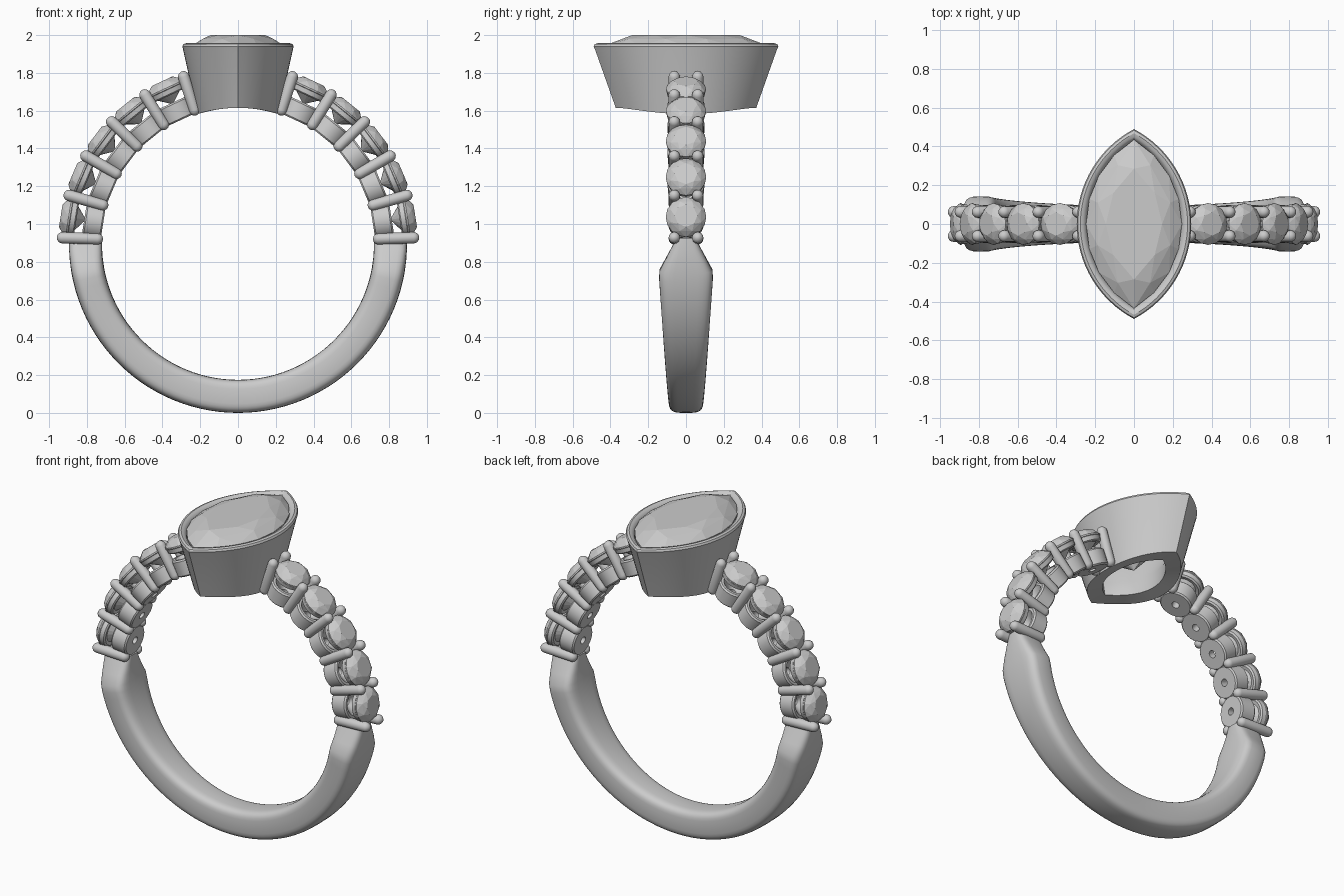
import bpy, bmesh
from math import sin, cos, pi, radians, sqrt, asin, copysign
from mathutils import Vector, Matrix

if "Cube" in bpy.data.objects:
    bpy.data.objects.remove(bpy.data.objects["Cube"])

CZ, R_IN, R_OUT = 0.895, 0.72, 0.895      # ring centre height and radii


def finish(name, bm, smooth=35):
    bmesh.ops.recalc_face_normals(bm, faces=bm.faces)
    me = bpy.data.meshes.new(name)
    bm.to_mesh(me)
    bm.free()
    if smooth:
        me.shade_smooth()
        me.set_sharp_from_angle(angle=radians(smooth))
    ob = bpy.data.objects.new(name, me)
    bpy.context.collection.objects.link(ob)
    return ob


def loft(name, rings, closed=False, smooth=35):
    """Skin a list of point rings; closed joins last to first, else caps the ends."""
    bm = bmesh.new()
    rows = [[bm.verts.new(p) for p in r] for r in rings]
    n = len(rows[0])
    pairs = list(zip(rows, rows[1:])) + ([(rows[-1], rows[0])] if closed else [])
    for a, b in pairs:
        for i in range(n):
            j = (i + 1) % n
            bm.faces.new((a[i], a[j], b[j], b[i]))
    if not closed:
        bm.faces.new(rows[0])
        bm.faces.new(rows[-1])
    return finish(name, bm, smooth)


def lathe(name, profile, n=32, closed=False):
    return loft(name, [circle(r, r, z, n) for r, z in profile], closed)


def circle(a, b, z, n, off=0.0):
    return [Vector((a * cos(2 * pi * (i + off) / n), b * sin(2 * pi * (i + off) / n), z))
            for i in range(n)]


def marquise(a, b, z, n, off=0.0):
    """Two mirrored arcs meeting in points at y = +-b."""
    rad = (a * a + b * b) / (2 * a)
    lim = asin(b / rad)
    pts = []
    for i in range(n):
        t = (i + off) / n * 2
        side, u = (1, t) if t < 1 else (-1, t - 1)
        p = -lim + 2 * lim * u
        pts.append(Vector((side * (rad * cos(p) + a - rad), side * rad * sin(p), z)))
    return pts


def gem(name, shape, table, mid, girdle, edge, culet):
    """Faceted stone: convex hull of its facet corners."""
    bm = bmesh.new()
    pts = shape(*table, 8) + shape(*mid, 8, 0.5) + shape(*girdle, 16)
    pts += shape(girdle[0], girdle[1], girdle[2] - edge, 16) + [Vector((0, 0, culet))]
    for p in pts:
        bm.verts.new(p)
    bmesh.ops.convex_hull(bm, input=bm.verts)
    return finish(name, bm, smooth=0)


def place(ob, deg, y=0.0):
    """Point local z outward from the ring centre at the given angle."""
    ob.matrix_world = Matrix.Translation((0, y, CZ)) @ Matrix.Rotation(radians(90 - deg), 4, 'Y')


# shank: rounded section swept round the lower half, widest at the shoulders
def half_width(z):
    if z < 0.73:
        return 0.092 + 0.053 * (z / 0.73) ** 0.85
    return 0.145 - 0.09 * (z - 0.73) / 0.19


def section(deg):
    d = Vector((cos(radians(deg)), 0, sin(radians(deg))))
    w = half_width(CZ + R_OUT * d.z)
    ring = []
    for i in range(32):
        c, s = cos(2 * pi * i / 32), sin(2 * pi * i / 32)
        u = copysign(abs(c) ** 0.5, c)
        v = copysign(abs(s) ** 0.5, s)
        r = (R_IN + R_OUT) / 2 + (R_OUT - R_IN) / 2 * u
        ring.append(Vector((0, 0, CZ)) + d * r + Vector((0, w * v, 0)))
    return ring


angles = [2, -2, -6, -10, -13] + [-13 - 154 * k / 48 for k in range(1, 49)] + [-170, -174, -178, -182]
loft("shank", [section(a) for a in angles])

# side settings: stone, seat ring and base cup at each of five places per side
post_r = 0.03
for side in ("right", "left"):
    def turn(a):
        return a if side == "right" else 180 - a
    for k in range(5):
        a = turn(9 + 14 * k)
        tag = f"{side}_{k + 1}"
        place(gem("side_stone_" + tag, circle, (0.06, 0.06, 0.95), (0.086, 0.086, 0.935),
                  (0.107, 0.107, 0.908), 0.008, 0.815), a)
        place(lathe("seat_ring_" + tag, [(0.09, 0.865), (0.1, 0.872), (0.104, 0.897),
                                         (0.09, 0.897), (0.07, 0.87)], closed=True), a)
        place(lathe("base_cup_" + tag, [(0.088, 0.722), (0.096, 0.73), (0.098, 0.815), (0.09, 0.824),
                                        (0.075, 0.824), (0.022, 0.765), (0.022, 0.722)], closed=True), a)
    # paired prongs between the stones
    for k in range(6):
        for y, face in ((-0.062, "front"), (0.062, "back")):
            prof = [(post_r * sin(t), 0.745 - post_r * cos(t)) for t in (0.15, 0.5, 0.9, 1.25, pi / 2)]
            prof += [(post_r * sin(t), 0.93 + post_r * cos(t)) for t in (pi / 2, 1.25, 0.9, 0.5, 0.15)]
            place(lathe(f"prong_{side}_{face}_{k + 1}", prof, 16), turn(2 + 14 * k), y)


# bezel: tapered marquise wall with a rounded rim, its foot cut to the finger curve
def foot(a, b):
    ring = marquise(a, b, 0, 64)
    for p in ring:
        p.z = CZ + sqrt(R_IN ** 2 - p.x ** 2)
    return ring


wall = [(0.291, 0.482, 1.925), (0.295, 0.489, 1.94), (0.289, 0.483, 1.952), (0.276, 0.468, 1.957),
        (0.262, 0.45, 1.953), (0.248, 0.436, 1.94), (0.238, 0.425, 1.91), (0.145, 0.27, 1.70)]
loft("bezel", [foot(0.215, 0.372)] + [marquise(a, b, z, 64) for a, b, z in wall]
     + [foot(0.14, 0.255)], closed=True)

# centre stone
gem("centre_stone", marquise, (0.145, 0.285, 2.0), (0.2, 0.375, 1.98),
    (0.247, 0.435, 1.943), 0.012, 1.66)
